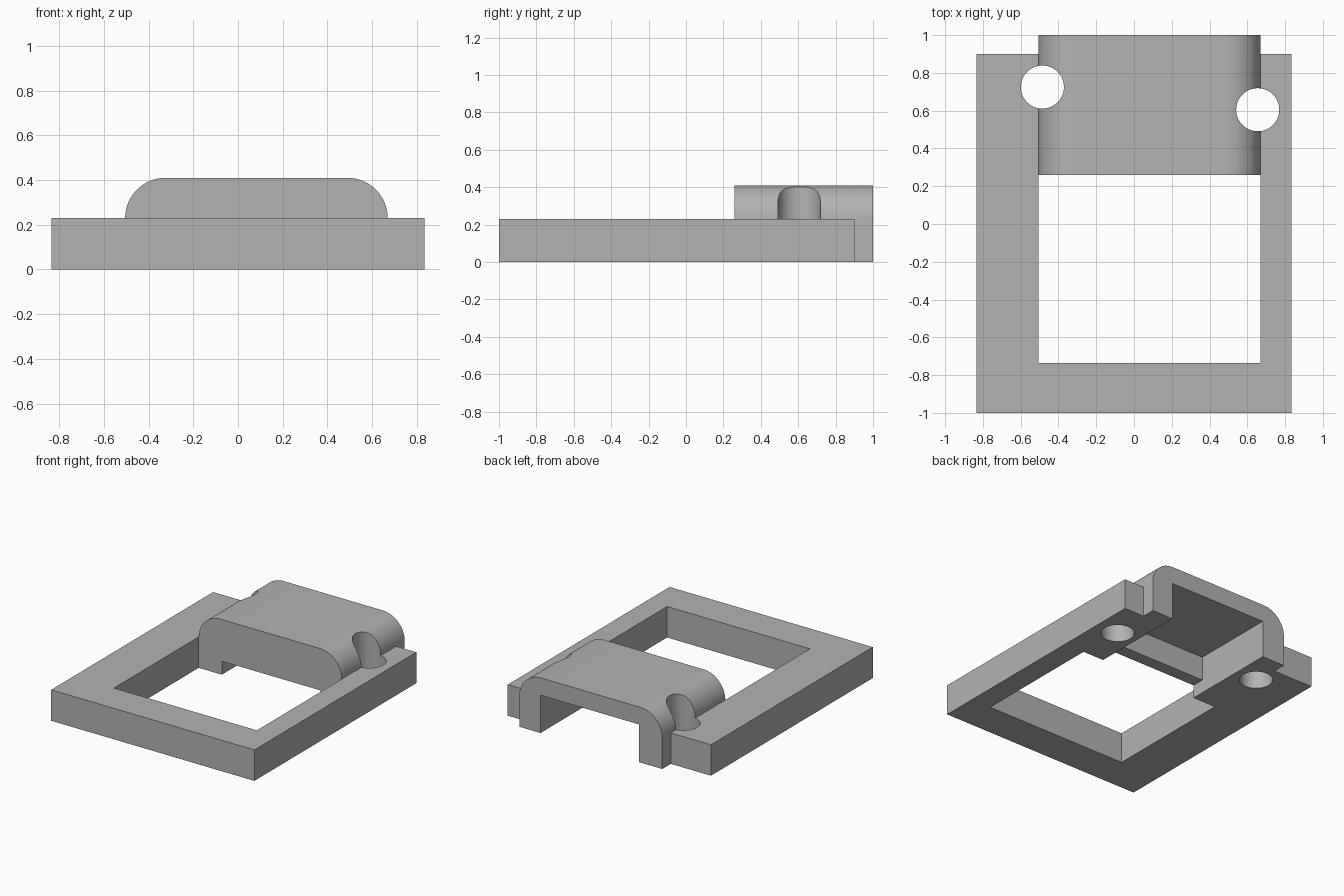
import bpy, bmesh
from math import sin, cos, pi, radians
from mathutils import Vector

cube = bpy.data.objects.get("Cube")
if cube:
    bpy.data.objects.remove(cube, do_unlink=True)

grey = bpy.data.materials.new("plain grey")
grey.use_nodes = True
grey.diffuse_color = (0.45, 0.45, 0.45, 1)
grey.node_tree.nodes["Principled BSDF"].inputs["Base Color"].default_value = (0.45, 0.45, 0.45, 1)


def prism(name, outline, shift):
    """Extrude a closed outline of 3D points along shift."""
    bm = bmesh.new()
    face = bm.faces.new([bm.verts.new(p) for p in outline])
    ext = bmesh.ops.extrude_face_region(bm, geom=[face])
    moved = [g for g in ext["geom"] if isinstance(g, bmesh.types.BMVert)]
    bmesh.ops.translate(bm, verts=moved, vec=Vector(shift))
    bmesh.ops.recalc_face_normals(bm, faces=bm.faces)
    mesh = bpy.data.meshes.new(name)
    bm.to_mesh(mesh)
    bm.free()
    mesh.materials.append(grey)
    obj = bpy.data.objects.new(name, mesh)
    bpy.context.collection.objects.link(obj)
    return obj


def box(name, x0, x1, y0, y1, z0, z1):
    return prism(name, [(x0, y0, z0), (x1, y0, z0), (x1, y1, z0), (x0, y1, z0)], (0, 0, z1 - z0))


def combine(target, other, operation):
    """Apply a boolean and discard the helper."""
    mod = target.modifiers.new(operation, "BOOLEAN")
    mod.operation, mod.solver, mod.object = operation, "EXACT", other
    bpy.context.view_layer.objects.active = target
    bpy.ops.object.modifier_apply(modifier=mod.name)
    bpy.data.objects.remove(other, do_unlink=True)


LEFT, RIGHT = -0.505, 0.67      # opening and bridge sides
IN_L, IN_R = -0.315, 0.495      # inner faces of the bridge legs
FRAME_TOP, TOP, RADIUS = 0.23, 0.41, 0.18
FRONT, BACK = 0.26, 1.0
SIDE, REAR = 0.835, 0.9

# Flat frame, open at the back
frame = prism("frame", [(x, y, 0) for x, y in (
    (-SIDE, -1), (SIDE, -1), (SIDE, REAR), (RIGHT, REAR), (RIGHT, -0.735),
    (LEFT, -0.735), (LEFT, REAR), (-SIDE, REAR))], (0, 0, FRAME_TOP))

# Bridge block with rounded shoulders
STEPS = 20
outline = [(LEFT, FRONT, 0), (RIGHT, FRONT, 0)]
for centre, start in ((RIGHT - RADIUS, 0), (LEFT + RADIUS, pi / 2)):
    for i in range(STEPS + 1):
        a = start + i / STEPS * pi / 2
        outline.append((centre + RADIUS * cos(a), FRONT, FRAME_TOP + RADIUS * sin(a)))
bridge = prism("bridge", outline, (0, BACK - FRONT, 0))

# Hollow behind the front panel, and the low gap beneath it
combine(bridge, box("hollow", IN_L, IN_R, 0.355, 1.1, -0.1, 0.28), "DIFFERENCE")
combine(bridge, box("gap", IN_L, IN_R, 0.2, 0.4, -0.1, 0.1), "DIFFERENCE")

body = frame
combine(body, bridge, "UNION")
body.name = "frame_with_bridge"

# Screw holes through the rails and shoulders
for x, y in ((-0.485, 0.725), (0.655, 0.605)):
    ring = [(x + 0.114 * cos(i * pi / 36), y + 0.114 * sin(i * pi / 36), -0.1) for i in range(72)]
    combine(body, prism("hole_cutter", ring, (0, 0, 0.7)), "DIFFERENCE")

bpy.ops.object.select_all(action="DESELECT")
body.select_set(True)
bpy.context.view_layer.objects.active = body
bpy.ops.object.shade_smooth_by_angle(angle=radians(30))
